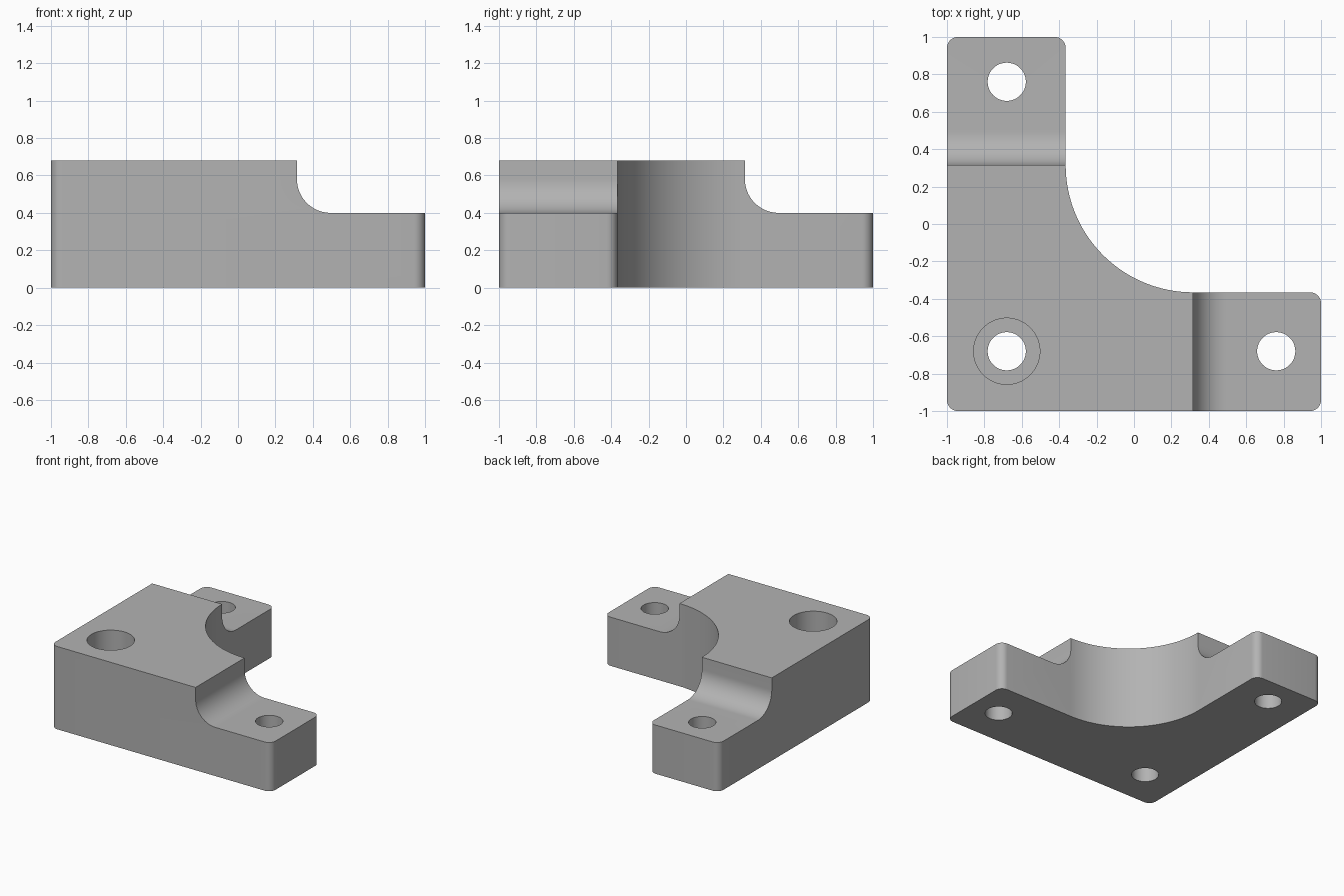
import bpy, bmesh, math
from mathutils import Matrix, Vector

cube = bpy.data.objects.get("Cube")
if cube:
    bpy.data.objects.remove(cube, do_unlink=True)

HEIGHT, STEP = 0.68, 0.4        # block top, arm top
INNER, SHOULDER = -0.365, 0.315  # arm inner edge, start of lowered arm
CORNER, COVE = 0.06, 0.18
HOLE, BORE = 0.102, 0.177
MID, END = -0.68, 0.76          # hole positions

grey = bpy.data.materials.new("Grey Metal")
grey.use_nodes = True
grey.diffuse_color = (0.45, 0.45, 0.45, 1)
grey.node_tree.nodes["Principled BSDF"].inputs["Base Color"].default_value = grey.diffuse_color


def arc(cx, cy, r, start, end, steps):
    angles = [math.radians(start + (end - start) * i / steps) for i in range(steps + 1)]
    return [(cx + r * math.cos(a), cy + r * math.sin(a)) for a in angles]


def prism(name, points, place, depth):
    """Extrude a closed profile; place maps a 2D point to 3D, depth is the extrusion."""
    bm = bmesh.new()
    face = bm.faces.new([bm.verts.new(place(*p)) for p in points])
    new = bmesh.ops.extrude_face_region(bm, geom=[face])["geom"]
    bmesh.ops.translate(bm, vec=Vector(depth), verts=[v for v in new if isinstance(v, bmesh.types.BMVert)])
    bmesh.ops.recalc_face_normals(bm, faces=bm.faces)
    return finish(name, bm)


def cylinder(name, x, y, r, z0, z1):
    bm = bmesh.new()
    bmesh.ops.create_cone(bm, cap_ends=True, segments=64, radius1=r, radius2=r, depth=z1 - z0,
                          matrix=Matrix.Translation((x, y, (z0 + z1) / 2)))
    return finish(name, bm)


def finish(name, bm):
    mesh = bpy.data.meshes.new(name)
    bm.to_mesh(mesh)
    bm.free()
    mesh.materials.append(grey)
    obj = bpy.data.objects.new(name, mesh)
    bpy.context.collection.objects.link(obj)
    return obj


# L-shaped block with rounded corners and a concave inner curve
lo, hi, c = -1 + CORNER, 1 - CORNER, CORNER
outline = (arc(lo, lo, c, 180, 270, 8) + arc(hi, lo, c, 270, 360, 8)
           + arc(hi, INNER - c, c, 0, 90, 8)
           + arc(SHOULDER, SHOULDER, SHOULDER - INNER, 270, 180, 48)
           + arc(INNER - c, hi, c, 0, 90, 8) + arc(lo, hi, c, 90, 180, 8))
bracket = prism("corner_bracket", outline, lambda x, y: (x, y, 0), (0, 0, HEIGHT))

# Coved steps that lower both arms
cove = ([(SHOULDER, 1)] + arc(SHOULDER + COVE, STEP + COVE, COVE, 180, 270, 20)
        + [(1.2, STEP), (1.2, 1)])
cutters = [
    prism("right_step_cutter", cove, lambda u, z: (u, -1.2, z), (0, 1, 0)),
    prism("back_step_cutter", cove, lambda u, z: (-1.2, u, z), (1, 0, 0)),
    # Counterbore and the three through holes
    cylinder("counterbore_cutter", MID, MID, BORE, STEP, 1),
]
for x, y in ((MID, MID), (END, MID), (MID, END)):
    cutters.append(cylinder("hole_cutter", x, y, HOLE, -0.2, 1))

bpy.context.view_layer.objects.active = bracket
for cutter in cutters:
    mod = bracket.modifiers.new("cut", 'BOOLEAN')
    mod.operation, mod.solver, mod.object = 'DIFFERENCE', 'EXACT', cutter
    bpy.ops.object.modifier_apply(modifier=mod.name)
    bpy.data.objects.remove(cutter, do_unlink=True)

# Smooth curved walls, sharp edges
bpy.ops.object.select_all(action='DESELECT')
bracket.select_set(True)
bpy.ops.object.shade_smooth_by_angle(angle=math.radians(30))
